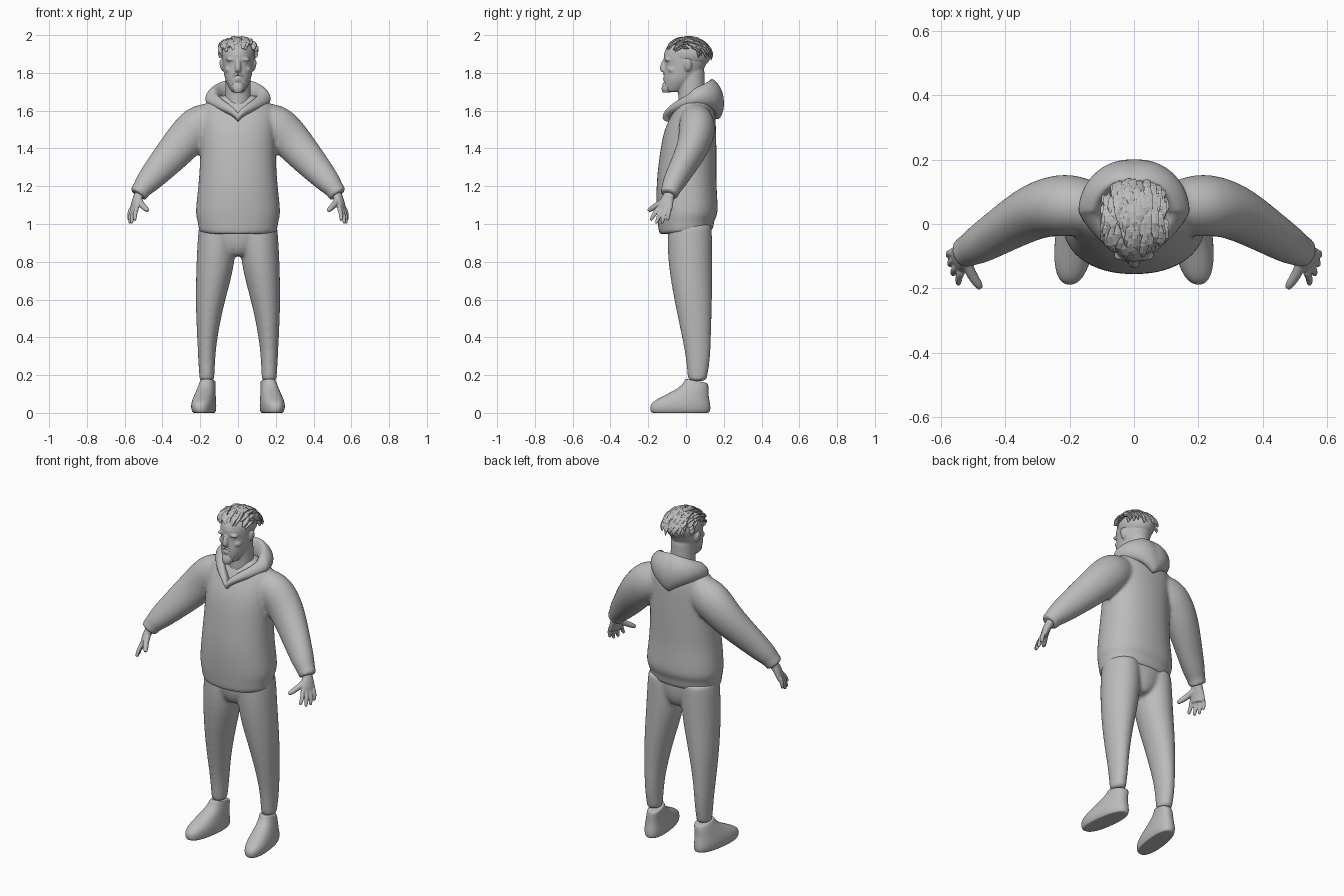
import bpy, bmesh, math, random
from mathutils import Vector, Matrix

cube = bpy.data.objects.get("Cube")
if cube:
    bpy.data.objects.remove(cube, do_unlink=True)

random.seed(4)
ACROSS, DEPTH, UP = Matrix.Identity(3)

grey = bpy.data.materials.new("plain grey")
grey.use_nodes = True
colour = (.5, .5, .5, 1)
grey.diffuse_color = colour
grey.node_tree.nodes["Principled BSDF"].inputs["Base Color"].default_value = colour


def finish(name, bm, mirror=False, levels=2, smooth=True, voxel=0):
    """Turn a bmesh into an object; a voxel size fuses its pieces into one skin."""
    bmesh.ops.recalc_face_normals(bm, faces=bm.faces)
    mesh = bpy.data.meshes.new(name)
    bm.to_mesh(mesh)
    bm.free()
    mesh.materials.append(grey)
    for polygon in mesh.polygons:
        polygon.use_smooth = smooth
    ob = bpy.data.objects.new(name, mesh)
    bpy.context.collection.objects.link(ob)
    if mirror:
        ob.modifiers.new("mirror", 'MIRROR').use_mirror_merge = False
    if levels:
        ob.modifiers.new("rounding", 'SUBSURF').levels = levels
    if voxel:
        fuse = ob.modifiers.new("fuse", 'REMESH')
        fuse.mode, fuse.voxel_size, fuse.use_smooth_shade = 'VOXEL', voxel, True
        ob.modifiers.new("soften", 'SMOOTH').iterations = 6


def bridge(bm, lower, upper):
    """Join two loops of vertices with a band of quads."""
    for i in range(len(lower)):
        bm.faces.new((lower[i - 1], lower[i], upper[i], upper[i - 1]))


def ring(z, wide, deep, x=0, y=0, tilt=0):
    """One oval cross-section; tilt raises it towards the back."""
    return Vector((x, y, z)), wide, deep, tilt


def loft(bm, rings, sides=20, flat=True, ref=DEPTH, square=1.0):
    """Skin a chain of ovals, level or following the path, with firm ends."""
    loops = []
    last = len(rings) - 1
    for k, (centre, wide, deep, tilt) in enumerate(rings):
        along = UP
        if not flat:
            along = (rings[min(k + 1, last)][0] - rings[max(k - 1, 0)][0]).normalized()
        u = ref.cross(along).normalized()
        v = along.cross(u)
        loop = []
        for i in range(sides):
            angle = math.tau * i / sides
            c, s = math.cos(angle), math.sin(angle)
            c = math.copysign(abs(c) ** square, c)
            s = math.copysign(abs(s) ** square, s)
            point = centre + u * c * wide + v * s * deep
            point.z += tilt * point.y
            loop.append(bm.verts.new(point))
        loops.append(loop)
    for lower, upper in zip(loops, loops[1:]):
        bridge(bm, lower, upper)
    # Inset caps keep the end edges crisp under subdivision
    for loop, (centre, wide, deep, tilt) in ((loops[0], rings[0]), (loops[-1], rings[-1])):
        cap = [bm.verts.new(vert.co.lerp(centre + UP * tilt * centre.y, .1)) for vert in loop]
        bridge(bm, loop, cap)
        bm.faces.new(cap)


def lofted(name, rings, mirror=False, **options):
    bm = bmesh.new()
    loft(bm, rings, **options)
    finish(name, bm, mirror)


def ball(bm, centre, radii, turn=0):
    shape = Matrix.Translation(centre) @ Matrix.Rotation(turn, 4, 'Y') @ Matrix.Diagonal((*radii, 1))
    bmesh.ops.create_uvsphere(bm, u_segments=16, v_segments=10, radius=1, matrix=shape)


# Hoodie: body with a gathered hem, and sleeves blousing over a narrower cuff
bm = bmesh.new()
loft(bm, [
    ring(z=.955, wide=.21, deep=.145, tilt=.08),
    ring(z=1.02, wide=.213, deep=.15, tilt=.06),
    ring(z=1.05, wide=.23, deep=.165, y=.01),
    ring(z=1.2, wide=.21, deep=.16),
    ring(z=1.35, wide=.2, deep=.153, y=.01),
    ring(z=1.5, wide=.2, deep=.14, y=.02),
    ring(z=1.6, wide=.2, deep=.11, y=.045),
    ring(z=1.64, wide=.18, deep=.09, y=.05),
    ring(z=1.68, wide=.1, deep=.06, y=.05)], sides=28, square=.9)
loft(bm, [
    ring(x=.12, y=.05, z=1.56, wide=.09, deep=.08),
    ring(x=.2, y=.06, z=1.525, wide=.115, deep=.1),
    ring(x=.26, y=.055, z=1.47, wide=.108, deep=.095),
    ring(x=.32, y=.035, z=1.4, wide=.1, deep=.085),
    ring(x=.41, y=-.02, z=1.3, wide=.083, deep=.07),
    ring(x=.49, y=-.07, z=1.21, wide=.064, deep=.06),
    ring(x=.51, y=-.08, z=1.185, wide=.05, deep=.05),
    ring(x=.53, y=-.09, z=1.155, wide=.052, deep=.05)], flat=False)
finish("hoodie", bm, mirror=True, voxel=.01)

# Draped hood: a pointed front, a rim rising to the back and a fold sagging behind
bm = bmesh.new()
loops, steps = [], 40
for i in range(steps):
    angle = math.tau * i / steps
    back = min(angle, math.tau - angle) / math.pi
    point = 1.6 if back < .5 else 1
    x, y = math.sin(angle), -math.cos(angle)
    x, y = math.copysign(abs(x) ** point, x), math.copysign(abs(y) ** point, y)
    rim, height = .145 - .045 * back ** 2, 1.59 + .185 * math.sin(back * math.pi / 2)
    loop = []
    for reach, drop, swell, sag in ((-.05, .04, 0, .08), (-.02, .01, 0, 0), (0, 0, 0, 0), (.02, .02, .04, .05),
                                    (.02, .045, .045, .14), (-.02, .06, .04, .2)):
        radius = rim + reach + swell * back
        loop.append(bm.verts.new((radius * x, .04 + radius * y, height - drop - sag * back ** 2)))
    loops.append(loop)
for i in range(steps):
    bridge(bm, loops[i - 1], loops[i])
finish("hood", bm)

# Trousers: seat and legs in one skin
bm = bmesh.new()
loft(bm, [
    ring(z=.83, wide=.04, deep=.08, y=.02),
    ring(z=.88, wide=.14, deep=.115, y=.02),
    ring(z=1, wide=.2, deep=.12, y=.02)])
loft(bm, [
    ring(x=.11, y=.02, z=1, wide=.1, deep=.12),
    ring(x=.115, y=.02, z=.8, wide=.107, deep=.12),
    ring(x=.15, y=.04, z=.58, wide=.076, deep=.1),
    ring(x=.163, y=.055, z=.4, wide=.054, deep=.077),
    ring(x=.166, y=.065, z=.3, wide=.046, deep=.067),
    ring(x=.165, y=.06, z=.17, wide=.04, deep=.05)])
finish("trousers", bm, mirror=True, voxel=.01)

# Shoes, sheared so the toes turn out
bm = bmesh.new()
loft(bm, [
    ring(z=0, wide=.055, deep=.155, x=.17, y=-.03),
    ring(z=.02, wide=.063, deep=.162, x=.172, y=-.03),
    ring(z=.055, wide=.063, deep=.158, x=.172, y=-.03),
    ring(z=.09, wide=.055, deep=.12, x=.17),
    ring(z=.14, wide=.045, deep=.07, x=.165, y=.05),
    ring(z=.18, wide=.04, deep=.06, x=.16, y=.055, tilt=-.2)], sides=24, square=.85)
for vert in bm.verts:
    vert.co.x -= .12 * (vert.co.y - .05)
finish("shoe", bm, mirror=True)

# Hands: a palm, four fanned fingers and a thumb, fused
bm = bmesh.new()
loft(bm, [
    ring(x=.515, y=-.08, z=1.18, wide=.025, deep=.028),
    ring(x=.53, y=-.095, z=1.14, wide=.025, deep=.032),
    ring(x=.545, y=-.11, z=1.1, wide=.02, deep=.045),
    ring(x=.552, y=-.115, z=1.065, wide=.014, deep=.043)], flat=False, ref=DEPTH + ACROSS * .4)


def digit(root, tip, radius):
    bend = root.lerp(tip, .5) + ACROSS * radius / 2
    path = (root, 1), (bend, 1), (root.lerp(tip, .9), .85), (tip, .5)
    loft(bm, [(point, radius * size, radius * size, 0) for point, size in path],
         flat=False, ref=ACROSS, sides=10)


for i in range(4):
    arch = math.sin(math.pi * (i + 1) / 5)
    root = Vector((.535 + .01 * i, -.148 + .02 * i, 1.085))
    tip = Vector((root.x + .02 * arch, root.y - .04 + .01 * i, 1.045 - .045 * arch))
    digit(root, tip, .0125)
digit(Vector((.525, -.105, 1.13)), Vector((.478, -.2, 1.07)), .018)
finish("hand", bm, mirror=True, levels=1, voxel=.004)

# Head and neck with brow, nose, cheekbones, lip and ears fused in
bm = bmesh.new()
loft(bm, [
    ring(z=1.58, wide=.075, deep=.075, y=.03),
    ring(z=1.68, wide=.067, deep=.07, y=.03),
    ring(z=1.83, wide=.067, deep=.075, y=.025)])
loft(bm, [
    ring(z=1.7, wide=.035, deep=.045, y=-.065),
    ring(z=1.75, wide=.065, deep=.08, y=-.04),
    ring(z=1.79, wide=.075, deep=.1, y=-.02),
    ring(z=1.85, wide=.083, deep=.11),
    ring(z=1.87, wide=.085, deep=.12),
    ring(z=1.92, wide=.085, deep=.12),
    ring(z=1.97, wide=.045, deep=.07)], sides=24)
loft(bm, [
    ring(z=1.87, wide=.012, deep=.016, y=-.108),
    ring(z=1.825, wide=.018, deep=.024, y=-.121),
    ring(z=1.805, wide=.016, deep=.016, y=-.116)])
ball(bm, (.034, -.098, 1.872), (.032, .018, .01), turn=.12)
ball(bm, (.032, -.09, 1.85), (.016, .014, .009))
ball(bm, (.044, -.07, 1.82), (.028, .028, .02), turn=.4)
ball(bm, (.084, .01, 1.84), (.013, .022, .034), turn=.2)
ball(bm, (0, -.11, 1.768), (.02, .014, .008))
finish("head", bm, mirror=True, levels=1, voxel=.005)

# Goatee and moustache
lofted("moustache", [
    ring(x=0, y=-.113, z=1.794, wide=.008, deep=.01),
    ring(x=.02, y=-.108, z=1.79, wide=.008, deep=.01),
    ring(x=.035, y=-.092, z=1.76, wide=.01, deep=.01),
    ring(x=.022, y=-.098, z=1.72, wide=.01, deep=.014)], mirror=True, flat=False)
lofted("goatee", [
    ring(z=1.695, wide=.02, deep=.02, y=-.104),
    ring(z=1.72, wide=.037, deep=.033, y=-.1),
    ring(z=1.755, wide=.028, deep=.025, y=-.093)])

# Hair: a scalp cap under separate chunky locks combed back
bm = bmesh.new()
ball(bm, (0, .015, 1.9), (.092, .122, .08))
finish("hair_cap", bm, levels=0)
bm = bmesh.new()
for k in range(130):
    side = random.uniform(-1.3, 1.3)
    start, span = random.uniform(.4, 2.5), random.uniform(.5, .9)
    lift = random.uniform(.96, 1.02)
    rings = []
    for along, width in ((0, .4), (.35, 1), (.7, .8), (1, .15)):
        sweep = min(start + span * along, 2.9 + .45 * along)
        out = lift + .06 * along
        lean = side + .12 * along * math.sin(k)
        crown = out * math.sqrt(math.cos(lean))
        rings.append(ring(x=.097 * out * math.sin(lean),
                          y=.01 - .125 * crown * math.cos(sweep),
                          z=1.878 + .108 * crown * math.sin(sweep),
                          wide=.007 * width, deep=.015 * width))
    loft(bm, rings, sides=6, flat=False, ref=ACROSS)
finish("hair_locks", bm, levels=0, smooth=False)
